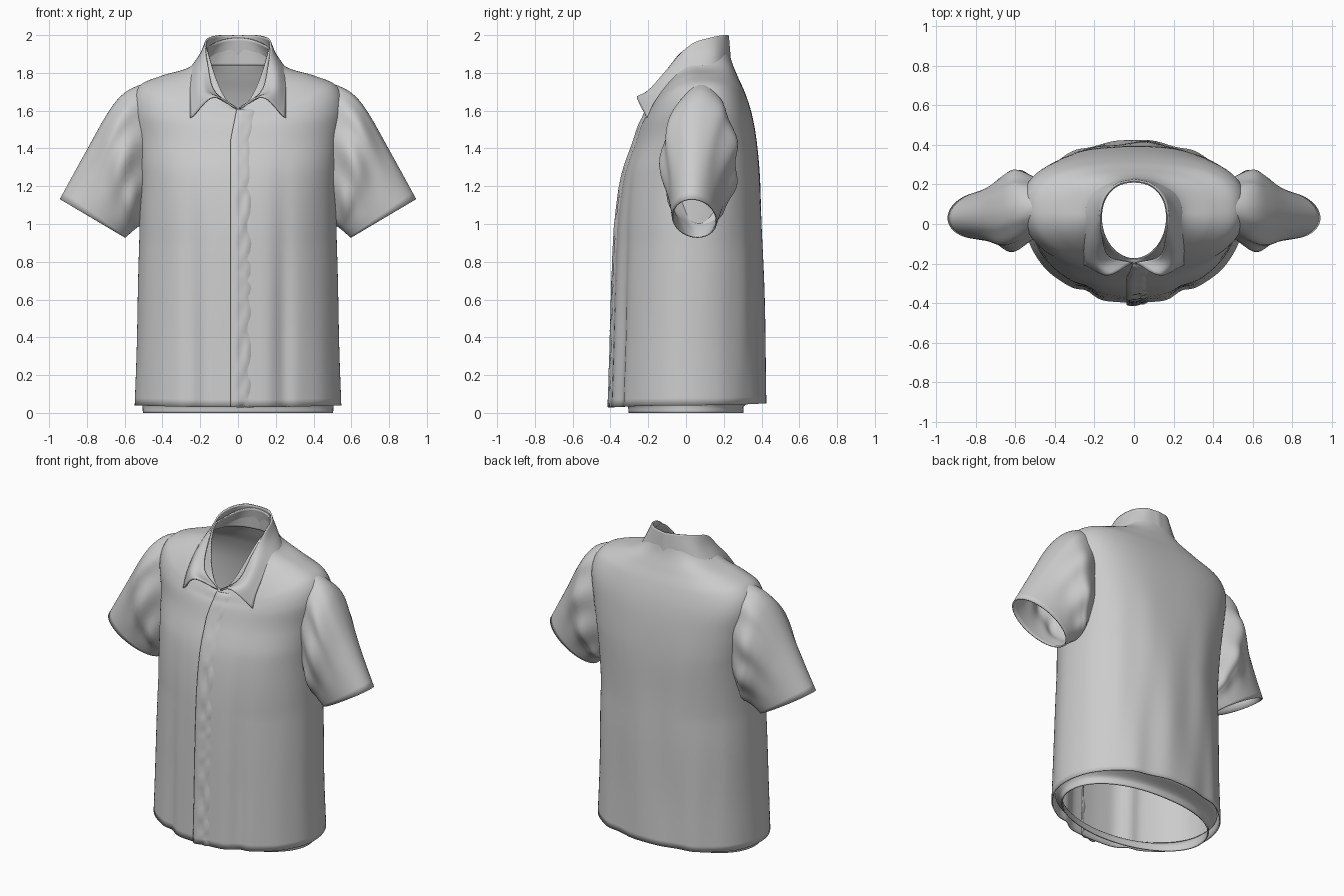
import bpy, math
from mathutils import Vector

if "Cube" in bpy.data.objects:
    bpy.data.objects.remove(bpy.data.objects["Cube"])


def spline(pts, per):
    """Smooth curve through control tuples, 'per' samples per span."""
    v = [Vector(p) for p in pts]
    v = [v[0] * 2 - v[1]] + v + [v[-1] * 2 - v[-2]]
    out = []
    for i in range(1, len(v) - 2):
        a, b, c, d = v[i - 1:i + 3]
        for k in range(per):
            t = k / per
            out.append(0.5 * (2 * b + (c - a) * t + (2 * a - 5 * b + 4 * c - d) * t * t
                              + (3 * b - a - 3 * c + d) * t ** 3))
    return out + [v[-2]]


def loft(name, rows, closed=False, thick=0.008, mirror=False):
    """Skin a grid of points into a smooth cloth sheet."""
    n = len(rows[0])
    faces = []
    for r in range(len(rows) - 1):
        for c in range(n if closed else n - 1):
            d = (c + 1) % n
            faces.append((r * n + c, r * n + d, (r + 1) * n + d, (r + 1) * n + c))
    me = bpy.data.meshes.new(name)
    me.from_pydata([tuple(p) for row in rows for p in row], [], faces)
    ob = bpy.data.objects.new(name, me)
    bpy.context.collection.objects.link(ob)
    if mirror:
        m = ob.modifiers.new("mirror", 'MIRROR')
        m.use_clip = True
        m.merge_threshold = 0.002
    s = ob.modifiers.new("cloth", 'SOLIDIFY')
    s.thickness = thick
    s.offset = 0
    bpy.context.view_layer.objects.active = ob
    ob.select_set(True)
    bpy.ops.object.shade_smooth_by_angle(angle=math.radians(50))
    ob.select_set(False)
    return ob


def power(v, e):
    return math.copysign(abs(v) ** e, v)


def ring(g, n=144, folds=0.0):
    """Oval ring whose height differs at front, sides and back."""
    hw, yf, yb, yc, zf, zs, zb = g
    # the chest and shoulder blades are boxier than the waist and neck
    full = max(0, min(1, (zs - .9) / .4, (1.86 - zs) / .12))
    pts = []
    for i in range(n):
        a = 2 * math.pi * i / n
        c, s = math.cos(a), math.sin(a)
        e = .9 - .14 * full if s > 0 else 1.02 - .14 * full
        x = hw * power(c, e)
        y = yc + ((yb - yc) if s > 0 else (yc - yf)) * power(s, e)
        z = zs + ((zb - zs) if s > 0 else (zf - zs)) * s * s
        # hanging folds: a pair of front creases plus soft waves
        crease = math.exp(-((abs(x) - .24) / .045) ** 2) - .3 * math.exp(-((abs(x) - .16) / .06) ** 2)
        wave = math.cos(10 * a + 2 * zs) + 0.5 * math.sin(17 * a - 3 * zs)
        y += folds * (1.3 * crease if s < 0 else -.4 * wave * s)
        x *= 1 + .4 * folds * wave * abs(s)
        pts.append((x, y, z))
    return pts


# Torso from hem over the shoulders to the neck:
# half width, front y, back y, side y, front z, side z, back z
torso = [(.543, -.395, .418, .00, .03, .04, .05),
         (.532, -.385, .41, .00, .35, .35, .35),
         (.525, -.375, .405, .01, .7, .7, .7),
         (.517, -.36, .395, .02, 1.0, 1.0, 1.0),
         (.518, -.325, .388, .05, 1.25, 1.25, 1.25),
         (.54, -.265, .37, .08, 1.43, 1.45, 1.44),
         (.562, -.235, .345, .085, 1.52, 1.62, 1.58),
         (.52, -.215, .31, .075, 1.56, 1.728, 1.69),
         (.40, -.205, .27, .06, 1.585, 1.782, 1.78),
         (.25, -.195, .235, .05, 1.60, 1.83, 1.87),
         (.165, -.175, .213, .03, 1.61, 1.93, 1.985)]
profile = spline(torso, 8)
loft("shirt_body", [ring(g, folds=.016 * max(0, min(1, 1.45 - g[5]))) for g in profile], True)

# Inner hem band hanging just below the outer hem
band = [(.50, -.30, .30, 0, 0, 0, 0), (.503, -.31, .31, 0, .045, .045, .045),
        (.525, -.372, .40, 0, .08, .08, .08)]
loft("inner_hem", [ring(g) for g in spline(band, 4)], True)

# Button placket: a slightly rippled overlapping strip down the front
rows = []
for g in profile:
    z, y = g[4], g[1]
    if z > 1.605:
        break
    wave = .006 * math.sin(z * 42 + 2 * math.sin(z * 9)) * (1 if z < 1.2 else .2)
    lean = .03 * max(0, z - 1.45) / .15
    rows.append(spline([(-.038 + lean, y - .012, z), (-.015 + lean, y - .017, z),
                        (.02 + lean, y - .011 + wave, z), (.05 + lean, y - .004 - wave, z),
                        (.085 + lean, y + .014, z)], 3))
loft("placket", rows, thick=.006)

# Sleeves: top (x, z), bottom (x, z), half depth, centre y
sleeve = [(.42, 1.755, .44, 1.10, .10, .09), (.53, 1.728, .495, 1.04, .165, .085),
          (.615, 1.677, .515, 1.0, .195, .08), (.69, 1.58, .535, .985, .185, .07),
          (.80, 1.385, .56, .965, .145, .065), (.94, 1.13, .60, .93, .115, .06)]
rows = []
for i, (tx, tz, bx, bz, d, yc) in enumerate(spline(sleeve, 7)):
    grow = math.sin(math.pi * min(1, i / 32))
    row = []
    for j in range(72):
        a = 2 * math.pi * j / 72
        h = (1 + math.cos(a)) / 2
        k = 1 + .06 * grow * math.cos(9 * a + .08 * i)
        y = yc + d * math.sin(a) * k - .03 * h * i / 35
        # the armhole bows outwards at mid height
        bow = .03 * grow * math.sin(a) ** 2
        row.append((bx + (tx - bx) * h + bow, y, bz + (tz - bz) * h))
    rows.append(row)
loft("sleeve", rows, True, mirror=True)

# Collar: fold line, middle and outer edge for each station, front to centre back
collar = [((.008, -.195, 1.612), (.13, -.258, 1.672), (.25, -.205, 1.56)),
          ((.125, -.165, 1.70), (.19, -.195, 1.705), (.25, -.165, 1.65)),
          ((.16, -.075, 1.845), (.205, -.09, 1.81), (.252, -.07, 1.755)),
          ((.172, .03, 1.95), (.20, .03, 1.89), (.25, .04, 1.822)),
          ((.15, .13, 1.985), (.174, .145, 1.92), (.215, .15, 1.835)),
          ((.085, .20, 2.0), (.096, .208, 1.925), (.115, .212, 1.84)),
          ((0, .222, 1.998), (0, .228, 1.925), (0, .235, 1.84))]
across = [spline(st, 8) for st in collar]
columns = [spline([st[k] for st in across], 6) for k in range(len(across[0]))]
loft("collar", columns, thick=.010, mirror=True)
